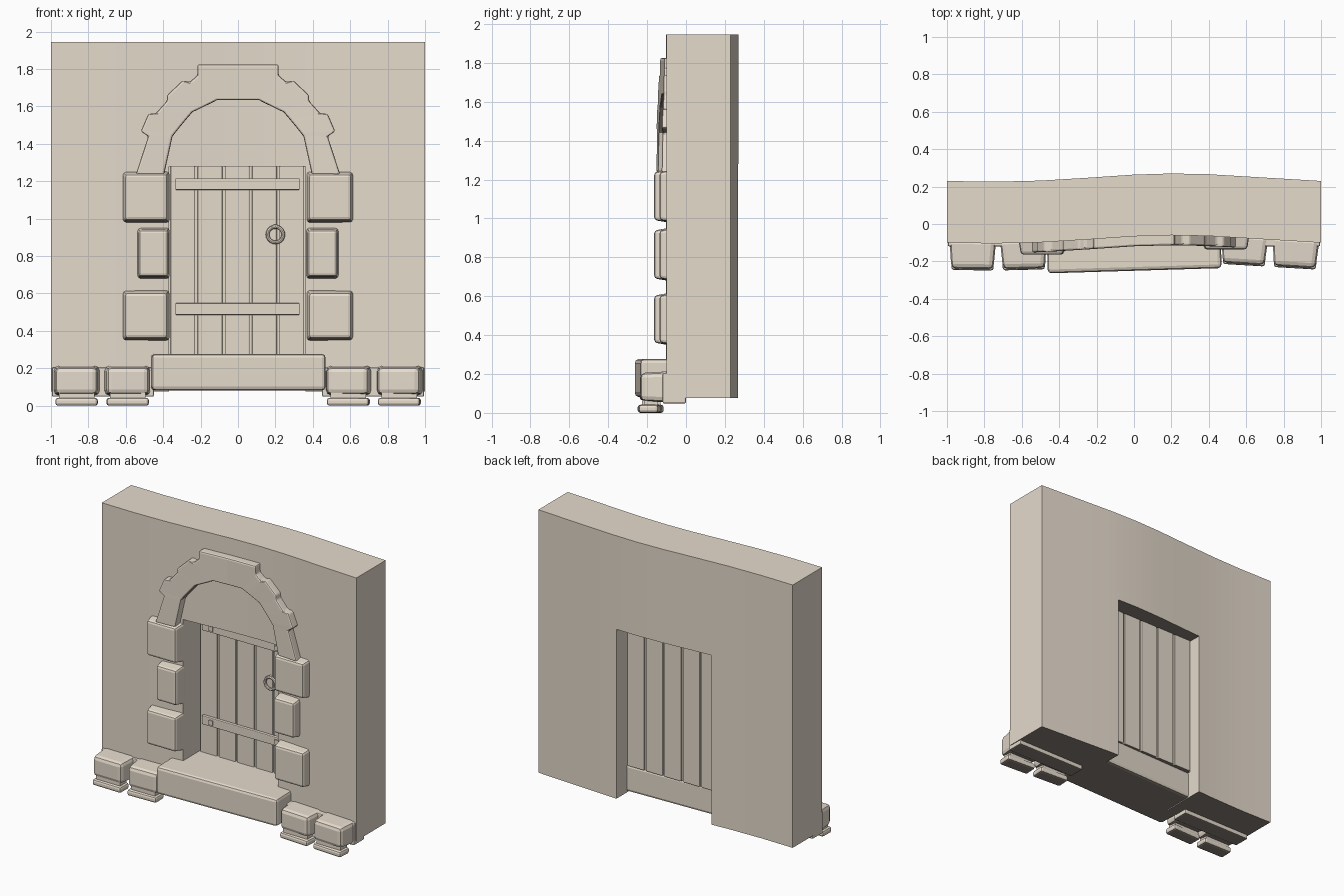
import bpy
import bmesh
import math
from mathutils import Matrix, Vector

if "Cube" in bpy.data.objects:
    bpy.data.objects.remove(bpy.data.objects["Cube"])


def material(name, colour):
    mat = bpy.data.materials.new(name)
    mat.use_nodes = True
    mat.diffuse_color = colour
    mat.node_tree.nodes["Principled BSDF"].inputs["Base Color"].default_value = colour
    return mat


# Warm stone everywhere, dark stone on undersides
stone = material("warm_stone", (0.79, 0.708, 0.607, 1))
underside = material("dark_underside", (0.26, 0.22, 0.185, 1))

# Gentle bend of the wall front: (x, y) samples
BEND = [(-1, -0.10), (-0.75, -0.104), (-0.5, -0.098), (-0.25, -0.083), (0, -0.066),
        (0.2, -0.06), (0.4, -0.064), (0.7, -0.082), (1, -0.10)]


def front_y(x):
    for (x0, y0), (x1, y1) in zip(BEND, BEND[1:]):
        if x <= x1:
            return y0 + (y1 - y0) * (x - x0) / (x1 - x0)
    return BEND[-1][1]


def finish(bm, name, bevel=0, clamp=True):
    bmesh.ops.recalc_face_normals(bm, faces=bm.faces)
    bm.normal_update()
    for face in bm.faces:
        face.material_index = int(face.normal.z < -0.6)
    mesh = bpy.data.meshes.new(name)
    bm.to_mesh(mesh)
    bm.free()
    mesh.materials.append(stone)
    mesh.materials.append(underside)
    obj = bpy.data.objects.new(name, mesh)
    bpy.context.collection.objects.link(obj)
    if bevel:
        mod = obj.modifiers.new("rounded_edges", "BEVEL")
        mod.width = bevel
        mod.segments = 2
        mod.limit_method = "ANGLE"
        mod.angle_limit = math.radians(35)
        mod.use_clamp_overlap = clamp
    return obj


def thicken(bm, depth):
    """Extrude a front sheet backwards into a solid."""
    new = bmesh.ops.extrude_face_region(bm, geom=bm.faces[:], use_keep_orig=True)
    verts = [g for g in new["geom"] if isinstance(g, bmesh.types.BMVert)]
    bmesh.ops.translate(bm, vec=(0, depth, 0), verts=verts)


def block(name, xs, ys, zs, bevel=0.01, taper=1.0, turn=0.0):
    """Box between limits, with its front face optionally drawn in."""
    bm = bmesh.new()
    bmesh.ops.create_cube(bm, size=1)
    size = Vector((xs[1] - xs[0], ys[1] - ys[0], zs[1] - zs[0]))
    for v in bm.verts:
        if v.co.y < 0:
            v.co.x *= taper
            v.co.z *= taper
        v.co *= size
    bm.transform(Matrix.Rotation(turn, 4, "Z"))
    obj = finish(bm, name, bevel)
    obj.location = [(a + b) / 2 for a, b in (xs, ys, zs)]


# Wall with doorway
DOOR_L, DOOR_R, DOOR_TOP = -0.368, 0.36, 1.28
xs = sorted([x for x, _ in BEND] + [DOOR_L, DOOR_R])
zs = [0.077, DOOR_TOP, 1.945]
bm = bmesh.new()
grid = [[bm.verts.new((x, front_y(x), z)) for z in zs] for x in xs]
for i in range(len(xs) - 1):
    middle = (xs[i] + xs[i + 1]) / 2
    for k in range(2):
        if k == 0 and DOOR_L < middle < DOOR_R:
            continue
        bm.faces.new((grid[i][k], grid[i + 1][k], grid[i + 1][k + 1], grid[i][k + 1]))
thicken(bm, 0.33)
wall = finish(bm, "wall")
bpy.context.view_layer.objects.active = wall
wall.select_set(True)
bpy.ops.object.shade_smooth_by_angle()

# Stepped arch: outer and inner outline of one half, then mirrored
outer = [(0.547, 1.235), (0.48, 1.44), (0.52, 1.467), (0.48, 1.56), (0.44, 1.563),
         (0.38, 1.63), (0.38, 1.66), (0.295, 1.74), (0.26, 1.73), (0.217, 1.767),
         (0.217, 1.825), (0, 1.825)]
inner = [(0.395, 1.235), (0.35, 1.44), (0.335, 1.46), (0.30, 1.503), (0.275, 1.533),
         (0.243, 1.57), (0.22, 1.581), (0.17, 1.605), (0.145, 1.617), (0.12, 1.63),
         (0.11, 1.635), (0, 1.635)]
pairs = list(zip(outer, inner))
pairs = [((-a[0], a[1]), (-b[0], b[1])) for a, b in pairs] + pairs[-2::-1]
bm = bmesh.new()
rows = [[bm.verts.new((x, front_y(x) - 0.053, z)) for x, z in pair] for pair in pairs]
for a, b in zip(rows, rows[1:]):
    bm.faces.new((a[0], b[0], b[1], a[1]))
thicken(bm, 0.1)
finish(bm, "arch", 0.01, clamp=False)

# Jamb stones and foot stones on both sides
for side, s in (("right", -1), ("left", 1)):
    for label, out, z0, z1 in (("lower", 0.62, 0.345, 0.62),
                               ("middle", 0.54, 0.675, 0.955),
                               ("upper", 0.62, 0.975, 1.255)):
        lims = sorted((s * 0.364, s * out))
        y = front_y(s * 0.5)
        block(f"{side}_{label}_jamb_stone", lims, (y - 0.066, y + 0.03), (z0, z1),
              0.016, 0.88)
    for label, cx in (("inner", 0.59), ("outer", 0.863)):
        x = s * cx
        y = front_y(x)
        turn = math.atan((front_y(x + 0.1) - front_y(x - 0.1)) / 0.2)
        block(f"{side}_{label}_foot_stone", (x - 0.125, x + 0.125),
              (y - 0.138, y + 0.02), (0.053, 0.214), 0.026, 0.9, turn)
        block(f"{side}_{label}_foot_pad", (x - 0.113, x + 0.113),
              (y - 0.145, y - 0.045), (0, 0.042), 0.014, 1, turn)
        block(f"{side}_{label}_pad_neck", (x - 0.095, x + 0.095),
              (y - 0.125, y - 0.055), (0.03, 0.07), 0)
    block(f"{side}_base_strip", sorted((s * 0.45, s * 0.995)), (-0.12, 0),
          (0.048, 0.205), 0.008)

# Doorstep, slightly askew
block("doorstep", (-0.467, 0.463), (-0.25, 0.14), (0.082, 0.277), 0.02, 1, 0.03)

# Door planks with shallow grooves between them
width = (DOOR_R - DOOR_L) / 5
for i in range(5):
    x = DOOR_L + i * width
    block(f"door_plank_{i + 1}", (x + 0.007, x + width - 0.007), (0.09, 0.155),
          (0.27, DOOR_TOP), 0.005)
block("door_core", (DOOR_L, DOOR_R), (0.102, 0.143), (0.27, DOOR_TOP), 0)

# Straps with square bolts
for label, z in (("lower", 0.517), ("upper", 1.185)):
    block(f"{label}_strap", (-0.335, 0.33), (0.068, 0.092), (z - 0.031, z + 0.031), 0.005)
    for side, x in (("right", -0.26), ("left", 0.257)):
        block(f"{label}_{side}_bolt", (x - 0.016, x + 0.016), (0.06, 0.072),
              (z - 0.016, z + 0.016), 0)

# Ring handle
bpy.ops.mesh.primitive_torus_add(major_radius=0.042, minor_radius=0.01,
                                 major_segments=20, minor_segments=8,
                                 location=(0.2, 0.078, 0.915),
                                 rotation=(math.pi / 2, 0, 0))
ring = bpy.context.object
ring.name = "ring_handle"
ring.data.materials.append(stone)
bpy.ops.object.shade_smooth_by_angle()
block("ring_mount", (0.187, 0.213), (0.072, 0.095), (0.945, 0.968), 0.004)
